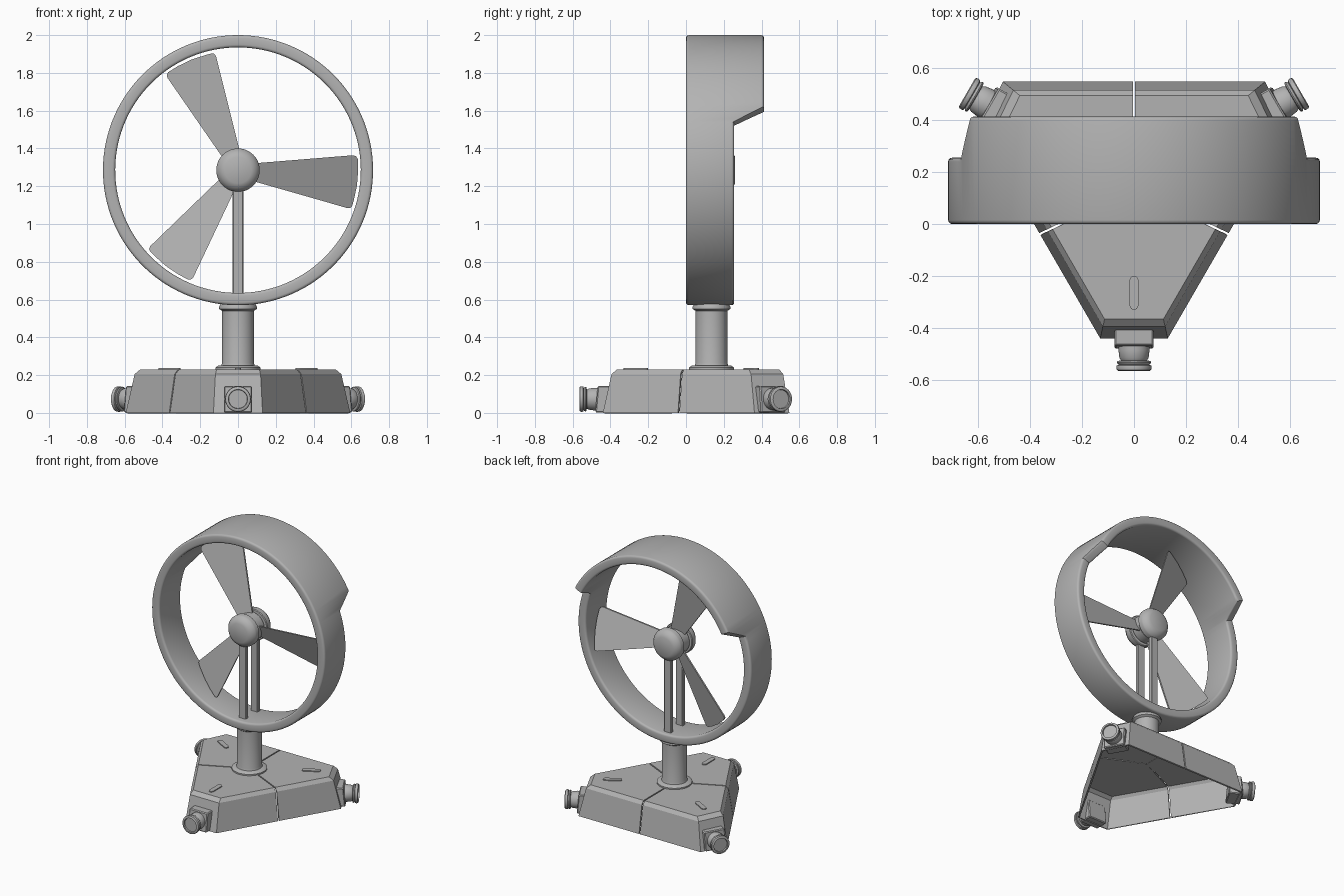
import bpy, bmesh, math
from mathutils import Vector, Matrix

if "Cube" in bpy.data.objects:
    bpy.data.objects.remove(bpy.data.objects["Cube"])

AXIS_Y = 0.135            # depth of pole and rotor centre
HUB_Z = 1.285
CENTRE = Vector((0, AXIS_Y, 0))

grey = bpy.data.materials.new("plain grey")
grey.use_nodes = True
grey.diffuse_color = (0.45, 0.45, 0.45, 1)
grey.node_tree.nodes["Principled BSDF"].inputs["Base Color"].default_value = grey.diffuse_color


def finish(name, bm, matrix=None, smooth=True):
    bmesh.ops.recalc_face_normals(bm, faces=bm.faces)
    mesh = bpy.data.meshes.new(name)
    bm.to_mesh(mesh)
    bm.free()
    mesh.materials.append(grey)
    obj = bpy.data.objects.new(name, mesh)
    bpy.context.collection.objects.link(obj)
    if matrix:
        obj.matrix_world = matrix
    if smooth:
        bpy.ops.object.select_all(action='DESELECT')
        obj.select_set(True)
        bpy.context.view_layer.objects.active = obj
        bpy.ops.object.shade_smooth_by_angle(angle=math.radians(35))
    return obj


def skin(bm, loops, closed_end=False):
    """Join successive closed loops of points with quads."""
    rows = [[bm.verts.new(p) for p in loop] for loop in loops]
    pairs = list(zip(rows, rows[1:]))
    if closed_end:
        pairs.append((rows[-1], rows[0]))
    for a, b in pairs:
        for i in range(len(a)):
            j = (i + 1) % len(a)
            bm.faces.new((a[i], a[j], b[j], b[i]))
    return rows


def lathe(name, profile, matrix, steps=40):
    """Turn (radius, height) points round local z, capping both ends."""
    bm = bmesh.new()
    loops = [[(r * math.cos(2 * math.pi * i / steps), r * math.sin(2 * math.pi * i / steps), h)
              for i in range(steps)] for r, h in profile]
    rows = skin(bm, loops)
    bm.faces.new(rows[0])
    bm.faces.new(rows[-1])
    return finish(name, bm, matrix)


def box(name, size, centre, matrix=Matrix(), top_scale=1.0, bevel=0.0):
    bm = bmesh.new()
    bmesh.ops.create_cube(bm, size=1)
    for v in bm.verts:
        if v.co.z > 0:
            v.co.x *= top_scale
        v.co = Vector(a * b for a, b in zip(v.co, size)) + Vector(centre)
    if bevel:
        bmesh.ops.bevel(bm, geom=bm.edges[:], offset=bevel, segments=1, affect='EDGES')
    return finish(name, bm, matrix, smooth=False)


def prism(name, outline, thickness, matrix):
    bm = bmesh.new()
    h = thickness / 2
    rows = skin(bm, [[(x, y, -h) for x, y in outline], [(x, y, h) for x, y in outline]])
    bm.faces.new(rows[0])
    bm.faces.new(rows[1])
    return finish(name, bm, matrix)


# Hollow base: three panels separated by narrow seams
corners = [((-0.13, -0.435), (0.13, -0.435)),
           ((0.59, 0.36), (0.5, 0.545)),
           ((-0.5, 0.545), (-0.59, 0.36))]
panel_names = ["front", "back_left", "back_right"]
for k, (a, b) in enumerate(corners):
    a, b = Vector((*a, 0)), Vector((*b, 0))
    before = (Vector((*corners[k - 1][1], 0)) + a) / 2
    after = (b + Vector((*corners[(k + 1) % 3][0], 0))) / 2
    outward = ((a + b) / 2 - CENTRE).normalized() * 0.005
    bm = bmesh.new()
    rows = []
    for scale, z in ((1, 0), (0.92, 0.205), (0.87, 0.23)):
        rows.append([bm.verts.new(CENTRE + (p - CENTRE) * scale + outward + Vector((0, 0, z)))
                     for p in (before, a, b, after)])
    for low, high in zip(rows, rows[1:]):
        for i in range(3):
            bm.faces.new((low[i], low[i + 1], high[i + 1], high[i]))
    middle = bm.verts.new(CENTRE + outward + Vector((0, 0, 0.23)))
    bm.faces.new(rows[-1] + [middle])
    panel = finish("base_panel_" + panel_names[k], bm, smooth=False)
    # Normals must face out so the wall thickens inward
    if panel.data.polygons[-1].normal.z < 0:
        panel.data.flip_normals()
    shell = panel.modifiers.new("wall", 'SOLIDIFY')
    shell.thickness = 0.012
    shell.offset = -1

# Corner pipe connectors and raised slots, each in a frame with +x pointing out
for name, angle, reach, slot in (("front", -90, 0.57, 0.40),
                                 ("back_left", 30, 0.612, 0.42),
                                 ("back_right", 150, 0.612, 0.42)):
    frame = Matrix.Translation(CENTRE) @ Matrix.Rotation(math.radians(angle), 4, 'Z')
    box("connector_block_" + name, (0.10, 0.15, 0.14), (reach - 0.005, 0, 0.072), frame,
        top_scale=0.75, bevel=0.006)
    pipe = frame @ Matrix.Translation((reach, 0, 0.073)) @ Matrix.Rotation(math.pi / 2, 4, 'Y')
    lathe("connector_pipe_" + name,
          [(0.056, 0), (0.06, 0.05), (0.056, 0.08), (0.05, 0.09), (0.063, 0.092), (0.066, 0.097),
           (0.063, 0.103), (0.058, 0.106), (0.066, 0.109), (0.068, 0.116), (0.066, 0.126),
           (0.06, 0.13), (0.051, 0.13), (0.049, 0.12)], pipe, 32)
    half, r = 0.048, 0.017
    capsule = []
    for i in range(16):
        t = math.pi * (i / 7.5 if i < 8 else (i - 1) / 7) - math.pi / 2
        t = -math.pi / 2 + math.pi * (i % 8) / 7 + (math.pi if i > 7 else 0)
        capsule.append(((half if i < 8 else -half) + r * math.cos(t), r * math.sin(t)))
    prism("raised_slot_" + name, capsule, 0.012, frame @ Matrix.Translation((slot, 0, 0.231)))

# Pole with foot flange and top collar
lathe("pole", [(0.12, 0.22), (0.12, 0.24), (0.105, 0.25), (0.088, 0.252), (0.084, 0.265),
               (0.084, 0.54), (0.092, 0.545), (0.1, 0.55), (0.1, 0.562), (0.09, 0.58)],
      Matrix.Translation(CENTRE), 48)

# Shroud ring, deeper over its upper part
INNER, OUTER, ROUND = 0.65, 0.715, 0.015
STEP_LOW, STEP_HIGH = math.asin(0.255 / OUTER), math.asin(0.335 / OUTER)


def arc(start, end, count):
    return [start + (end - start) * i / count for i in range(count)]


angles = (arc(STEP_LOW, STEP_HIGH, 4) + arc(STEP_HIGH, math.pi - STEP_HIGH, 44)
          + arc(math.pi - STEP_HIGH, math.pi - STEP_LOW, 4)
          + arc(math.pi - STEP_LOW, 2 * math.pi + STEP_LOW, 76))
loops = []
for t in angles:
    rise = math.asin(math.sin(t))
    f = min(1, max(0, (rise - STEP_LOW) / (STEP_HIGH - STEP_LOW)))
    depth = 0.255 + 0.158 * f
    section = []
    for r, y, start in ((INNER + ROUND, ROUND, 180), (OUTER - ROUND, ROUND, 270),
                        (OUTER - ROUND, depth - ROUND, 0), (INNER + ROUND, depth - ROUND, 90)):
        for i in range(4):
            q = math.radians(start + 30 * i)
            section.append((r + ROUND * math.cos(q), y + ROUND * math.sin(q)))
    loops.append([(r * math.cos(t), y, HUB_Z + r * math.sin(t)) for r, y in section])
bm = bmesh.new()
skin(bm, loops, closed_end=True)
finish("shroud_ring", bm)

# Two struts carrying the hub
for name, y in (("front", -0.07), ("back", 0.07)):
    box("strut_" + name, (0.056, 0.03, 0.62), (0, AXIS_Y + y, 0.925), bevel=0.003)

# Hub: two rounded drums with a waist holding the blades
half_hub = [(0.07, 0.125), (0.095, 0.112), (0.112, 0.09), (0.115, 0.08), (0.115, 0.05),
            (0.11, 0.045), (0.085, 0.043), (0.085, 0.036), (0.1, 0.034)]
hub_frame = Matrix.Translation((0, AXIS_Y, HUB_Z)) @ Matrix.Rotation(math.pi / 2, 4, 'X')
lathe("hub", half_hub + [(r, -h) for r, h in reversed(half_hub)], hub_frame, 48)

# Three pitched blades
PITCH = 0.4
blade = [(0.07, 0.035), (0.61, 0.079), (0.625, 0.074), (0.634, 0.06), (0.636, 0),
         (0.63, -0.08), (0.613, -0.16), (0.604, -0.19), (0.596, -0.2), (0.58, -0.201),
         (0.07, -0.055)]
shear = Matrix.Identity(4)
shear[2][1] = PITCH
for k, name in enumerate(("left", "top", "low")):
    turn = hub_frame @ Matrix.Rotation(math.radians(120 * k), 4, 'Z') @ shear
    obj = prism("blade_" + name, blade, 0.012, Matrix())
    obj.data.transform(turn)
